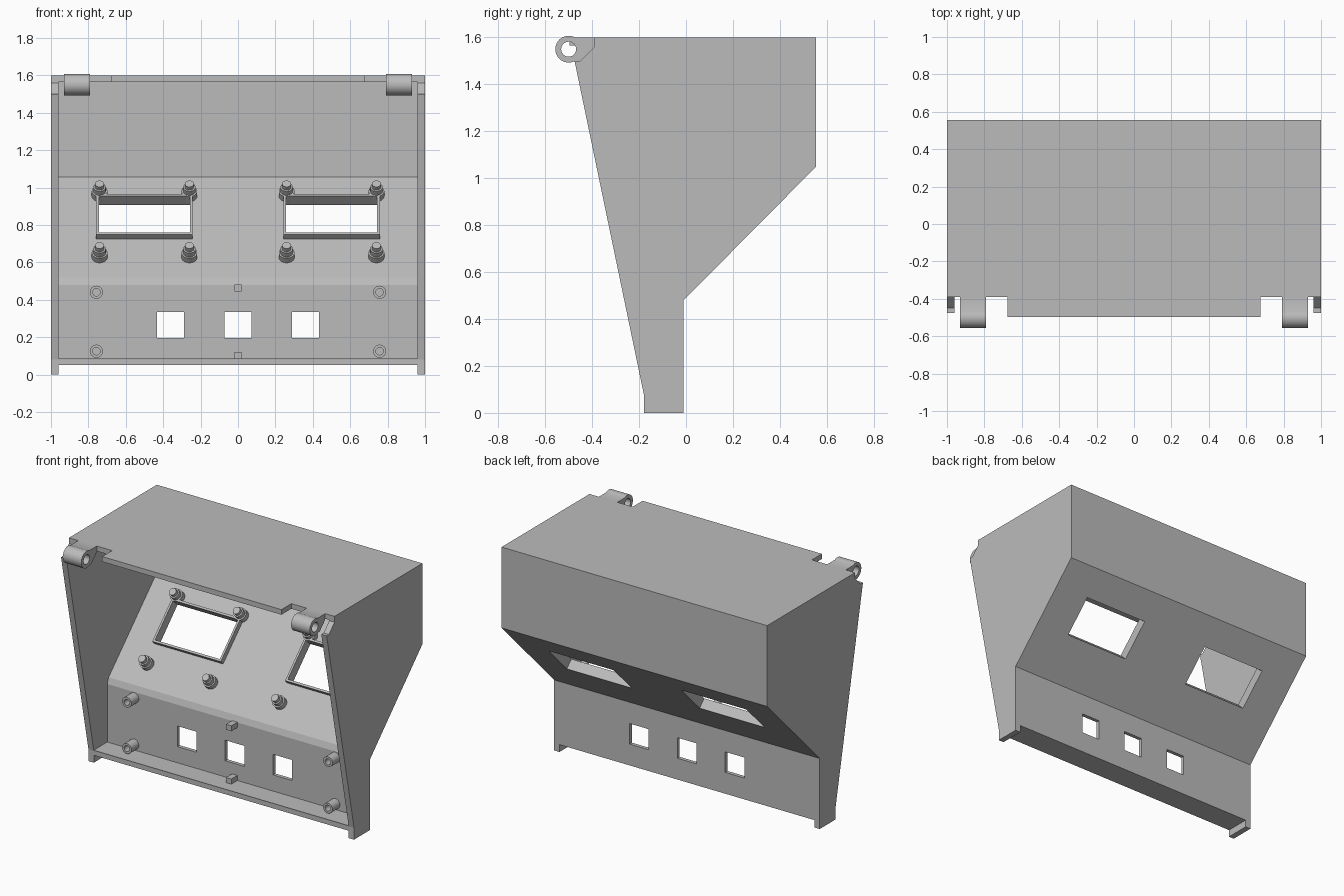
import bpy, bmesh, math
from mathutils import Matrix, Vector

if "Cube" in bpy.data.objects:
    bpy.data.objects.remove(bpy.data.objects["Cube"], do_unlink=True)

GREY = (0.5, 0.5, 0.5, 1)
mat = bpy.data.materials.new("plain_grey")
mat.use_nodes = True
mat.diffuse_color = GREY
mat.node_tree.nodes["Principled BSDF"].inputs["Base Color"].default_value = GREY


def finish(name, bm, matrix=None):
    if matrix:
        bm.transform(matrix)
    bmesh.ops.recalc_face_normals(bm, faces=bm.faces)
    mesh = bpy.data.meshes.new(name)
    bm.to_mesh(mesh)
    bm.free()
    mesh.materials.append(mat)
    obj = bpy.data.objects.new(name, mesh)
    bpy.context.collection.objects.link(obj)
    return obj


def prism(name, profile, x0, x1):
    """Side profile of (y, z) points extruded along x."""
    bm = bmesh.new()
    face = bm.faces.new([bm.verts.new((x0, y, z)) for y, z in profile])
    new = bmesh.ops.extrude_face_region(bm, geom=[face])["geom"]
    verts = [v for v in new if isinstance(v, bmesh.types.BMVert)]
    bmesh.ops.translate(bm, verts=verts, vec=(x1 - x0, 0, 0))
    return finish(name, bm)


def box(name, low, high, matrix=None):
    bm = bmesh.new()
    low, high = Vector(low), Vector(high)
    bmesh.ops.create_cube(bm, size=1, matrix=Matrix.Translation((low + high) / 2)
                          @ Matrix.Diagonal((*(high - low), 1)))
    return finish(name, bm, matrix)


def turned(name, profile, matrix):
    """Closed (radius, height) profile spun around the local z axis."""
    bm = bmesh.new()
    verts = [bm.verts.new((r, 0, h)) for r, h in profile]
    edges = [bm.edges.new((a, b)) for a, b in zip(verts, verts[1:] + verts[:1])]
    bmesh.ops.spin(bm, geom=verts + edges, cent=(0, 0, 0), axis=(0, 0, 1),
                   angle=math.tau, steps=32, use_duplicate=False)
    bmesh.ops.remove_doubles(bm, verts=bm.verts, dist=0.0005)
    return finish(name, bm, matrix)


def activate(obj):
    bpy.ops.object.select_all(action="DESELECT")
    obj.select_set(True)
    bpy.context.view_layer.objects.active = obj


def smooth(obj):
    activate(obj)
    bpy.ops.object.shade_smooth_by_angle(angle=math.radians(30))


def cut(obj, cutter, keep=False):
    mod = obj.modifiers.new("cut", "BOOLEAN")
    mod.operation = "DIFFERENCE"
    mod.solver = "EXACT"
    mod.object = cutter
    activate(obj)
    bpy.ops.object.modifier_apply(modifier=mod.name)
    if not keep:
        bpy.data.objects.remove(cutter, do_unlink=True)


# Hollow body with open front
body = prism("body", [(-.18, 0), (-.01, 0), (-.01, .48), (.555, 1.05), (.555, 1.6),
                      (-.497, 1.6), (-.497, 1.565), (-.4885, 1.565), (-.18, .08)], -1, 1)
cut(body, prism("cavity", [(-.7, 1.565), (.52, 1.565), (.52, 1.055), (-.02, .52),
                           (-.035, .48), (-.035, .085), (-.7, .085)], -.96, .96))
# Raised bottom between the two feet
cut(body, box("foot_gap", (-.96, -.5, -.2), (.96, .5, .05)))
# Square openings in the lower panel
for x in (-.36, 0, .36):
    cut(body, box("square_opening", (x - .072, -.08, .195), (x + .072, .1, .335)))

# Local frame of the sloped panel: x across, y up the slope, z inward
slope = Matrix.Translation((0, -.01, .48)) @ Matrix.Rotation(math.radians(45), 4, "X")

for side, label in ((1, "left"), (-1, "right")):
    # Corner notch around the hinge
    a, b = sorted((side * .675, side * 1.1))
    cut(body, prism("notch", [(-.39, 1.7), (-.39, 1.56), (-.45, 1.5),
                              (-.7, 1.5), (-.7, 1.7)], a, b))

    # Hinge knuckle with arm and pin hole
    arc = [math.radians(61 + 238 * i / 30) for i in range(31)]
    outline = [(-.5 + .057 * math.cos(t), 1.55 + .057 * math.sin(t)) for t in arc]
    outline += [(-.45, 1.5), (-.39, 1.56), (-.39, 1.6)]
    a, b = sorted((side * .79, side * .93))
    hinge = prism("hinge_" + label, outline, a, b)
    hole = [(-.5 + .032 * math.cos(math.tau * i / 32),
             1.55 + .032 * math.sin(math.tau * i / 32)) for i in range(32)]
    cut(hinge, prism("hinge_hole", hole, a - .1, b + .1))
    smooth(hinge)

    # Display window with raised rim
    cx = side * .5
    rim = box("window_rim_" + label, (cx - .258, .311, .02), (cx + .258, .615, .07), slope)
    window = box("window", (cx - .244, .325, -.1), (cx + .244, .601, .2), slope)
    cut(rim, window, keep=True)
    cut(body, window)

    # Stepped pegs at the window corners
    for x in (cx - .24, cx + .24):
        for u in (.173, .639):
            peg = turned("window_peg_" + label,
                         [(0, .02), (.042, .02), (.042, .07), (.033, .07), (.033, .1),
                          (.024, .1), (.024, .125), (0, .125)],
                         slope @ Matrix.Translation((x, u, 0)))
            smooth(peg)

    # Hollow screw posts on the lower panel
    for z in (.125, .44):
        post = turned("screw_post_" + label,
                      [(.02, 0), (.035, 0), (.035, .085), (.02, .085)],
                      Matrix.Translation((side * .757, -.03, z))
                      @ Matrix.Rotation(math.radians(90), 4, "X"))
        smooth(post)

# Small locating blocks at the panel's top and bottom
for name, z in (("upper_block", .445), ("lower_block", .083)):
    box(name, (-.02, -.1, z), (.02, -.03, z + .037))
